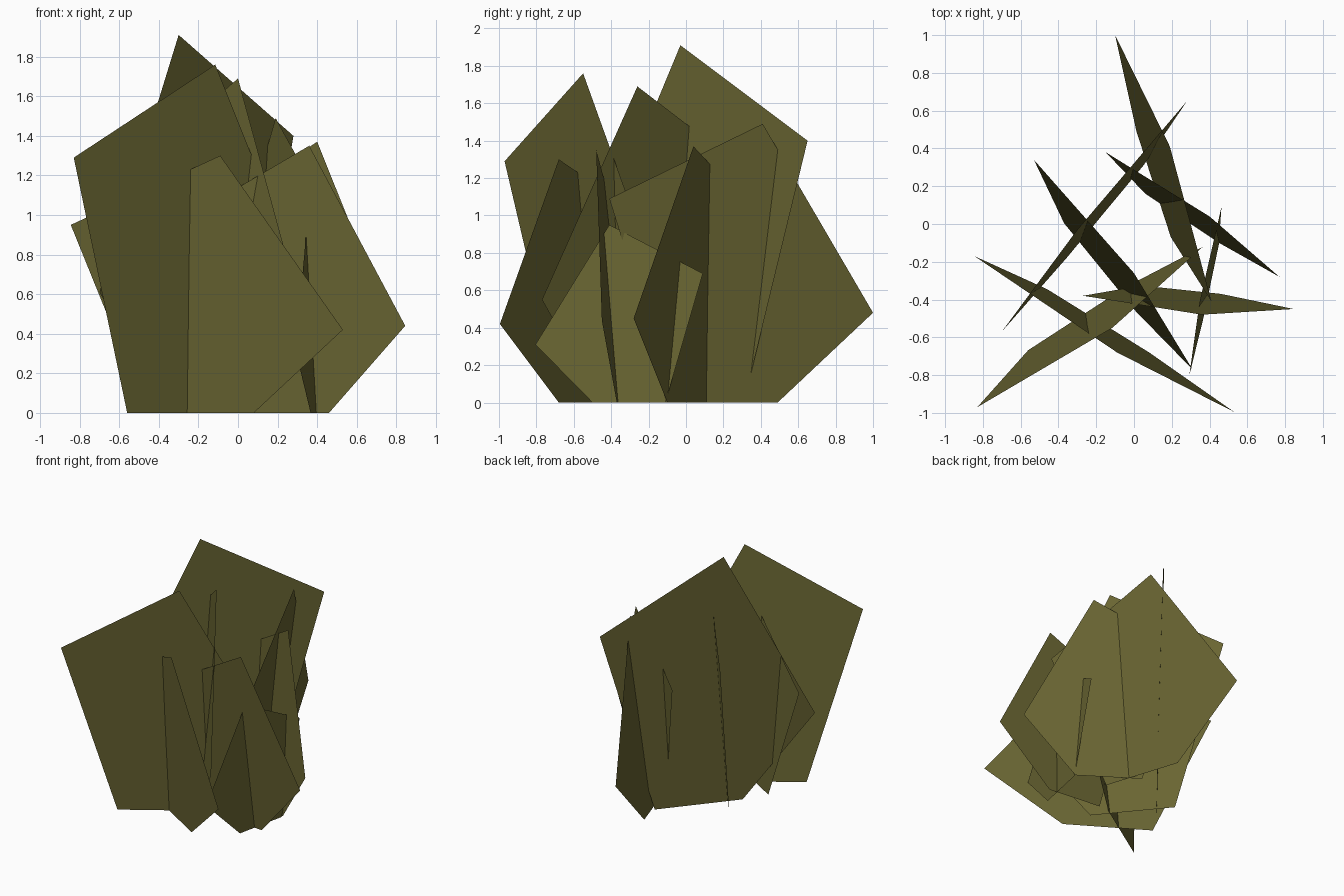
import bpy
import bmesh

# Olive foliage colour shared by every panel
olive = bpy.data.materials.new("olive_green")
olive.diffuse_color = (0.141, 0.130, 0.032, 1.0)


def leaf_panel(name, shoulder, tip, elbow, base_a, base_b):
    """One flat five-sided leaf: high shoulder, tip, low elbow and a base edge on the ground."""
    bm = bmesh.new()
    points = [shoulder, tip, elbow, (*base_b, 0), (*base_a, 0)]
    bm.faces.new([bm.verts.new(p) for p in points])
    mesh = bpy.data.meshes.new(name)
    bm.to_mesh(mesh)
    bm.free()
    mesh.materials.append(olive)
    obj = bpy.data.objects.new(name, mesh)
    bpy.context.collection.objects.link(obj)


# Crossing leaf panels of the bush: shoulder, tip, elbow, two base corners
leaf_panel("front_leaf", (-0.845, -0.17, 0.95), (-0.09, -0.68, 1.30), (0.53, -0.995, 0.42),
           (-0.46, -0.345), (0.08, -0.68))
leaf_panel("front_left_leaf", (-0.83, -0.97, 1.29), (-0.115, -0.55, 1.76), (0.365, -0.12, 0.565),
           (-0.56, -0.668), (-0.05, -0.337))
leaf_panel("front_right_leaf", (-0.27, -0.38, 0.98), (0.36, -0.48, 1.35), (0.845, -0.45, 0.44),
           (0.04, -0.326), (0.46, -0.37))
leaf_panel("middle_leaf", (-0.53, 0.34, 1.23), (0.0, -0.26, 1.69), (0.31, -0.77, 0.55),
           (-0.37, 0.004), (0.01, -0.463))
leaf_panel("small_right_leaf", (0.463, 0.09, 0.69), (0.348, -0.41, 0.95), (0.292, -0.805, 0.31),
           (0.449, -0.11), (0.367, -0.50))
leaf_panel("right_leaf", (-0.15, 0.38, 1.00), (0.40, 0.04, 1.37), (0.77, -0.28, 0.45),
           (0.06, 0.16), (0.45, -0.10))
leaf_panel("back_right_leaf", (0.41, -0.41, 1.09), (0.19, 0.41, 1.49), (-0.10, 1.00, 0.48),
           (0.195, -0.07), (0.013, 0.49))
leaf_panel("tall_back_left_leaf", (0.28, 0.65, 1.40), (-0.30, -0.03, 1.91), (-0.70, -0.57, 0.61),
           (0.05, 0.31), (-0.357, -0.18))
